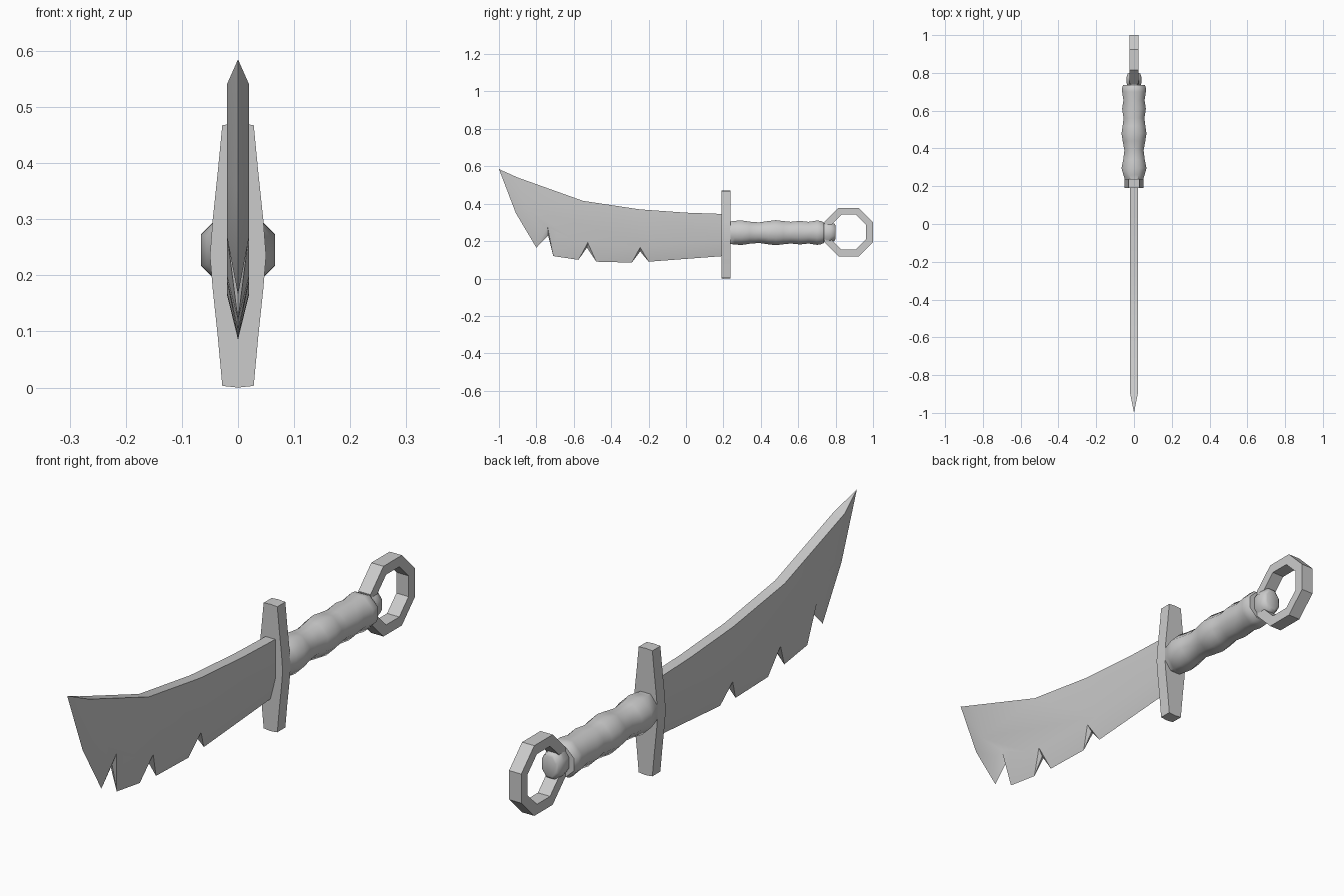
import bpy, bmesh, math

if "Cube" in bpy.data.objects:
    bpy.data.objects.remove(bpy.data.objects["Cube"])


def finish(name, bm, angle=30):
    bmesh.ops.remove_doubles(bm, verts=bm.verts, dist=1e-5)
    bmesh.ops.recalc_face_normals(bm, faces=bm.faces)
    me = bpy.data.meshes.new(name)
    bm.to_mesh(me)
    bm.free()
    ob = bpy.data.objects.new(name, me)
    bpy.context.collection.objects.link(ob)
    bpy.ops.object.select_all(action='DESELECT')
    ob.select_set(True)
    bpy.context.view_layer.objects.active = ob
    bpy.ops.object.shade_smooth_by_angle(angle=math.radians(angle))
    return ob


def octagon_loft(name, stations, zc, angle=30):
    """Octagonal tube along y from (y, half width, half height) stations."""
    bm = bmesh.new()
    k = 1 / math.cos(math.pi / 8)
    rings = []
    for y, rx, rz in stations:
        angs = [math.pi / 8 + i * math.pi / 4 for i in range(8)]
        rings.append([bm.verts.new((k * rx * math.cos(a), y, zc + k * rz * math.sin(a))) for a in angs])
    for a, b in zip(rings, rings[1:]):
        for i in range(8):
            j = (i + 1) % 8
            bm.faces.new((a[i], a[j], b[j], b[i]))
    bm.faces.new(rings[0])
    bm.faces.new(rings[-1])
    return finish(name, bm, angle)


# Blade: thick spine, bevel running down to a sharp notched edge
T = 0.02
spine = [(0.2, 0.345), (0, 0.352), (-0.25, 0.37), (-0.55, 0.415), (-0.9, 0.54)]
tip = (-1.0, 0.585)
# (cutting edge point, matching bevel point, is it a notch)
edge = [((0.2, 0.12), (0.2, 0.20), 0),
        ((-0.2, 0.09), (-0.19, 0.175), 0),
        ((-0.245, 0.145), (-0.245, 0.167), 1),
        ((-0.29, 0.085), (-0.30, 0.17), 0),
        ((-0.48, 0.09), (-0.47, 0.19), 0),
        ((-0.53, 0.165), (-0.525, 0.192), 1),
        ((-0.575, 0.10), (-0.585, 0.20), 0),
        ((-0.71, 0.12), (-0.69, 0.25), 0),
        ((-0.737, 0.23), (-0.74, 0.277), 1),
        ((-0.80, 0.165), (-0.78, 0.27), 0),
        ((-0.91, 0.35), (-0.855, 0.38), 0)]
bm = bmesh.new()
caps = []
for s in (1, -1):
    V = lambda p, x: bm.verts.new((x * s, p[0], p[1]))
    sp = [V(p, T) for p in spine]
    inner = [V(b, T) for _, b, _ in edge]
    cut = [V(a, 0) for a, _, _ in edge]
    end = V(tip, 0)
    bm.faces.new(sp + inner[::-1])
    for i in range(len(edge) - 1):
        a, b, p, q = cut[i], cut[i + 1], inner[i], inner[i + 1]
        if edge[i + 1][2]:
            tris = ((a, b, q), (a, q, p))
        else:
            tris = ((a, b, p), (b, q, p))
        for t in tris:
            bm.faces.new(t)
    bm.faces.new((cut[-1], end, inner[-1]))
    bm.faces.new((end, sp[-1], inner[-1]))
    caps.append((sp, inner, cut, end))
(spa, ina, cua, ea), (spb, inb, cub, eb) = caps
for i in range(len(spine) - 1):
    bm.faces.new((spa[i], spa[i + 1], spb[i + 1], spb[i]))
bm.faces.new((spa[-1], ea, spb[-1]))
bm.faces.new((spa[0], ina[0], cua[0], inb[0], spb[0]))
finish("blade", bm)

# Cross guard: tapered profile extruded along y
half = [(0.028, 0.003), (0.036, 0.09), (0.045, 0.175), (0.05, 0.235),
        (0.045, 0.30), (0.036, 0.385), (0.028, 0.468)]
outline = [(0, 0)] + half + [(0, 0.47)] + [(-x, z) for x, z in reversed(half)]
bm = bmesh.new()
f = bm.faces.new([bm.verts.new((x, 0.19, z)) for x, z in outline])
ext = bmesh.ops.extrude_face_region(bm, geom=[f])
for v in ext["geom"]:
    if isinstance(v, bmesh.types.BMVert):
        v.co.y = 0.237
finish("guard", bm)

# Wavy grip with finger swells
octagon_loft("grip", [
    (0.23, 0.046, 0.060), (0.26, 0.056, 0.063), (0.295, 0.066, 0.066), (0.34, 0.057, 0.059),
    (0.39, 0.051, 0.055), (0.44, 0.060, 0.062), (0.48, 0.066, 0.067), (0.52, 0.060, 0.062),
    (0.56, 0.055, 0.058), (0.61, 0.063, 0.063), (0.655, 0.056, 0.058),
    (0.70, 0.063, 0.065), (0.72, 0.063, 0.063), (0.737, 0.057, 0.055)], 0.245, 50)

# Pommel knob holding the ring
octagon_loft("pommel", [
    (0.73, 0.034, 0.046), (0.75, 0.040, 0.054), (0.775, 0.040, 0.054),
    (0.795, 0.034, 0.045), (0.80, 0.026, 0.036)], 0.247, 50)

# Octagonal pommel ring
bm = bmesh.new()
k = 1 / math.cos(math.pi / 8)
loops = []
for i in range(8):
    a = math.pi / 8 + i * math.pi / 4
    loops.append([bm.verts.new((x, 0.87 + r * k * math.cos(a), 0.248 + r * k * math.sin(a)))
                  for r, x in ((0.13, -0.025), (0.13, 0.025), (0.093, 0.025), (0.093, -0.025))])
for i in range(8):
    a, b = loops[i], loops[(i + 1) % 8]
    for j in range(4):
        m = (j + 1) % 4
        bm.faces.new((a[j], a[m], b[m], b[j]))
finish("pommel_ring", bm)
